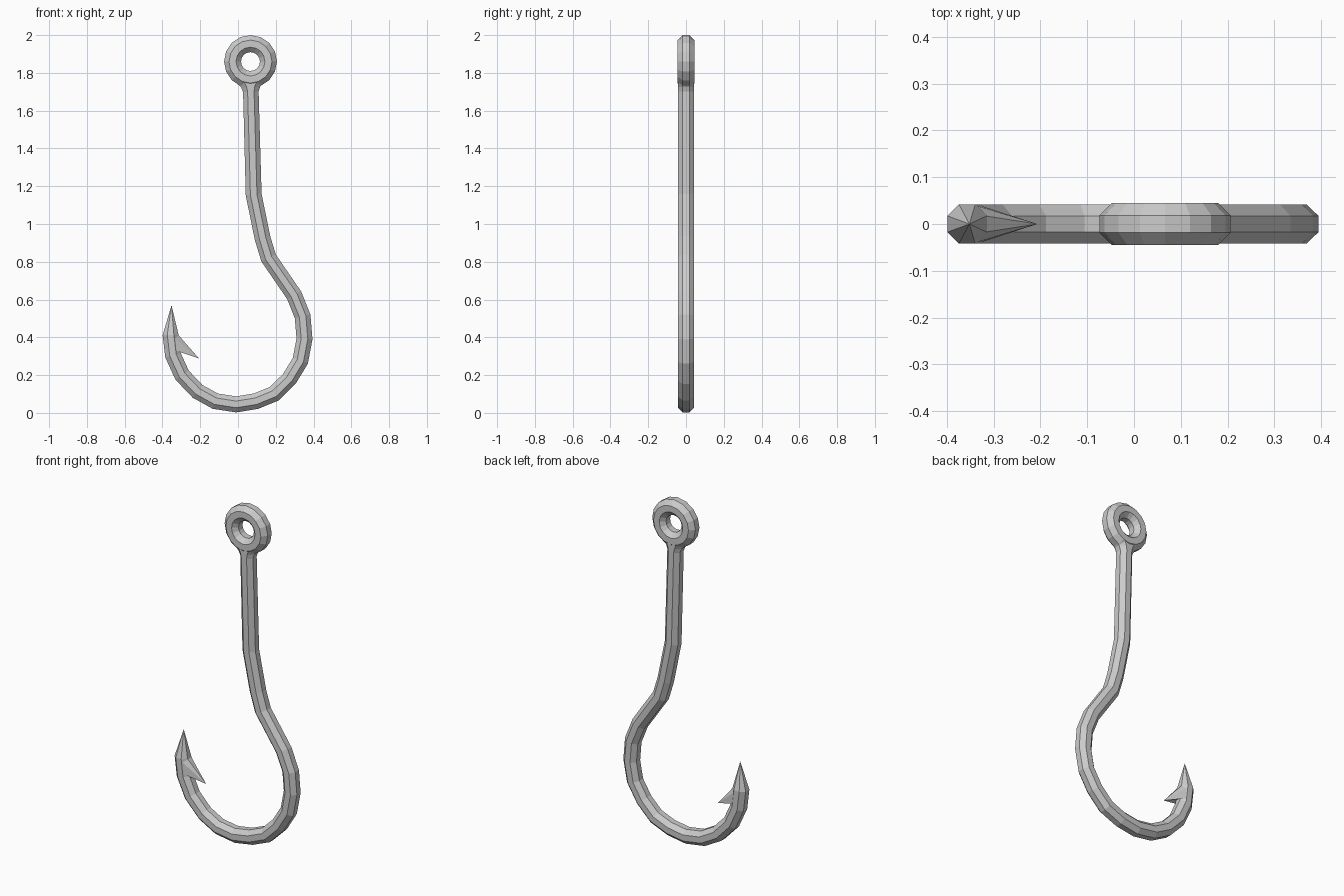
import bpy, bmesh, math
from mathutils import Vector

if "Cube" in bpy.data.objects:
    bpy.data.objects.remove(bpy.data.objects["Cube"])

SIDES = 8
APOTHEM = 0.042


def finish(name, bm):
    bmesh.ops.recalc_face_normals(bm, faces=bm.faces)
    mesh = bpy.data.meshes.new(name)
    bm.to_mesh(mesh)
    bm.free()
    obj = bpy.data.objects.new(name, mesh)
    bpy.context.collection.objects.link(obj)
    return obj


def octagon(apothem):
    r = apothem / math.cos(math.pi / SIDES)
    return [(r * math.cos(math.tau * (i + .5) / SIDES),
             r * math.sin(math.tau * (i + .5) / SIDES)) for i in range(SIDES)]


def bridge(bm, a, b):
    for i in range(len(a)):
        j = (i + 1) % len(a)
        bm.faces.new((a[i], a[j], b[j], b[i]))


# Shank and bend: octagon swept along a path in the xz plane
# x, z, in-plane width factor (flared where it meets the eye)
path = [(.066, 1.765, 2.0), (.066, 1.752, 1.85), (.067, 1.725, 1.2), (.068, 1.70, .98),
        (.083, 1.155, 1), (.13, .925, 1), (.162, .82, 1), (.297, .623, 1),
        (.342, .511, 1), (.352, .392, 1), (.33, .276, 1), (.272, .18, 1),
        (.193, .102, 1), (.095, .062, 1), (-.01, .045, 1), (-.12, .062, 1),
        (-.214, .114, 1), (-.296, .2, 1), (-.344, .305, 1), (-.357, .413, 1)]
bm = bmesh.new()
pts = [Vector((x, 0, z)) for x, z, _ in path]
tip = Vector((-.352, 0, .57))
rings = []
for i, p in enumerate(pts):
    before = (p - pts[i - 1]).normalized() if i else (pts[1] - p).normalized()
    after = ((pts[i + 1] if i + 1 < len(pts) else tip) - p).normalized()
    t = (before + after).normalized()
    n = Vector((t.z, 0, -t.x)) / t.dot(after)
    rings.append([bm.verts.new(p + n * u * path[i][2] + Vector((0, v, 0)))
                  for u, v in octagon(APOTHEM)])
for a, b in zip(rings, rings[1:]):
    bridge(bm, a, b)
bm.faces.new(rings[0])
# Point
apex = bm.verts.new(tip)
for i in range(SIDES):
    bm.faces.new((rings[-1][i], rings[-1][(i + 1) % SIDES], apex))
finish("shank_and_bend", bm)

# Eye: torus with octagonal section, facing the front
bm = bmesh.new()
SEG = 16
loops = []
for k in range(SEG):
    a = math.tau * k / SEG
    loops.append([bm.verts.new((.066 + (.095 + u) * math.cos(a), v,
                                1.86 + (.095 + u) * math.sin(a)))
                  for u, v in octagon(.045)])
for k in range(SEG):
    bridge(bm, loops[k], loops[(k + 1) % SEG])
finish("eye", bm)

# Barb: spike growing out of the inner side of the bend
bm = bmesh.new()
base = [bm.verts.new(c) for c in
        [(-.316, .017, .413), (-.34, .04, .40), (-.33, .04, .33), (-.303, .017, .33),
         (-.303, -.017, .33), (-.33, -.04, .33), (-.34, -.04, .40), (-.316, -.017, .413)]]
bm.faces.new(base)
apex = bm.verts.new((-.207, 0, .288))
for i in range(len(base)):
    bm.faces.new((base[i], base[(i + 1) % len(base)], apex))
finish("barb", bm)
